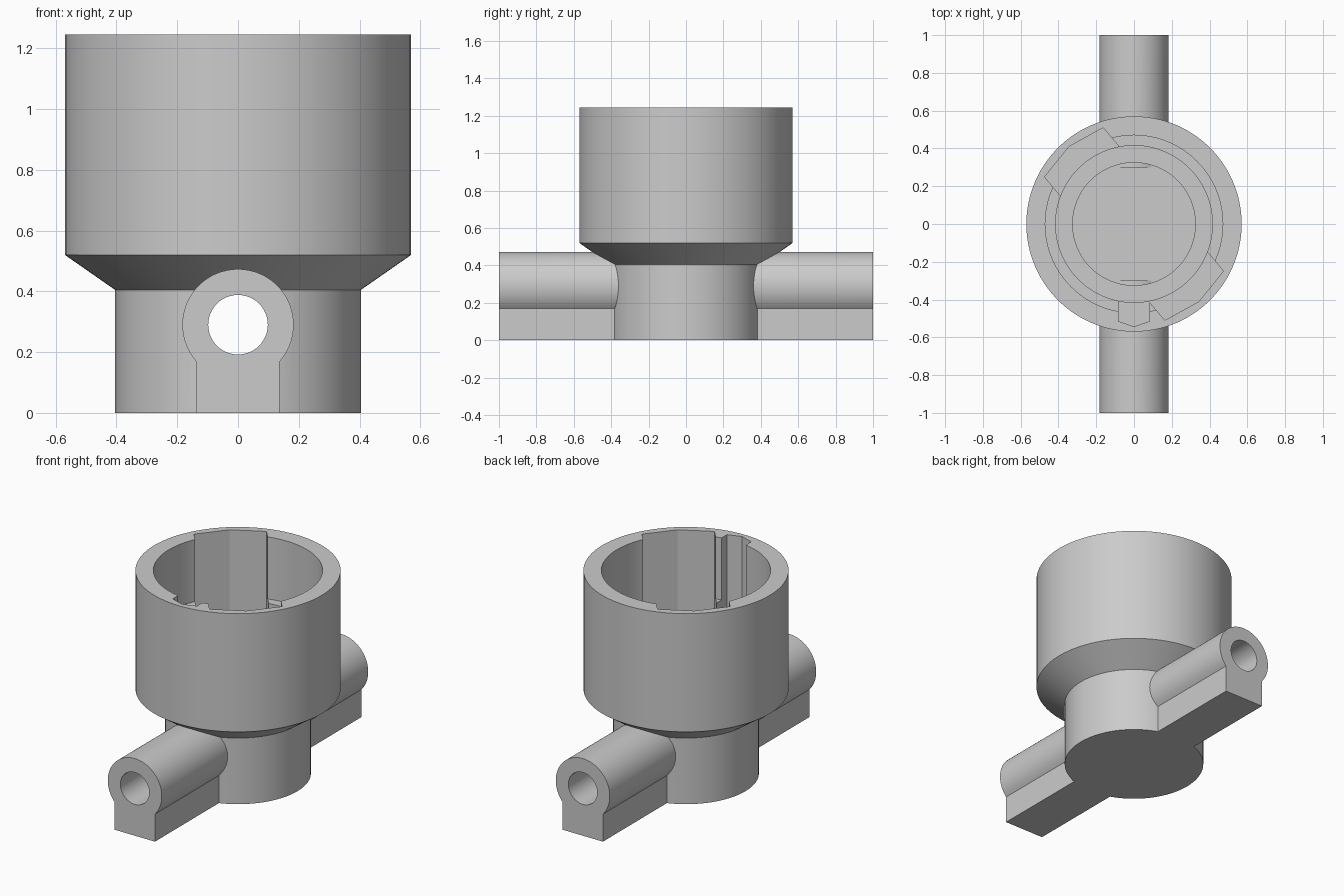
import bpy, bmesh, math
from mathutils import Matrix

cube = bpy.data.objects.get("Cube")
if cube:
    bpy.data.objects.remove(cube, do_unlink=True)

SEG = 96
TOP = 1.245
AXIS_Z = 0.29

grey = bpy.data.materials.new("plain grey")
grey.use_nodes = True
grey.diffuse_color = (0.6, 0.6, 0.6, 1)
grey.node_tree.nodes["Principled BSDF"].inputs["Base Color"].default_value = (0.6, 0.6, 0.6, 1)


def finish(name, bm):
    bmesh.ops.recalc_face_normals(bm, faces=bm.faces[:])
    mesh = bpy.data.meshes.new(name)
    bm.to_mesh(mesh)
    bm.free()
    obj = bpy.data.objects.new(name, mesh)
    mesh.materials.append(grey)
    bpy.context.collection.objects.link(obj)
    return obj


def lathe(name, profile):
    """Spin a radius/height profile that starts and ends on the axis."""
    bm = bmesh.new()
    verts = [bm.verts.new((r, 0, z)) for r, z in profile]
    edges = [bm.edges.new(pair) for pair in zip(verts, verts[1:])]
    bmesh.ops.spin(bm, geom=verts + edges, cent=(0, 0, 0), axis=(0, 0, 1),
                   angle=math.tau, steps=SEG, use_duplicate=False)
    bmesh.ops.remove_doubles(bm, verts=bm.verts[:], dist=1e-5)
    return finish(name, bm)


def prism(name, outline, low, high, matrix=Matrix()):
    """Extrude a flat outline along z, then place it."""
    bm = bmesh.new()
    face = bm.faces.new([bm.verts.new((x, y, low)) for x, y in outline])
    new = bmesh.ops.extrude_face_region(bm, geom=[face])["geom"]
    moved = [v for v in new if isinstance(v, bmesh.types.BMVert)]
    bmesh.ops.translate(bm, verts=moved, vec=(0, 0, high - low))
    bm.transform(matrix)
    return finish(name, bm)


def arc(radius, start, end, steps):
    return [(radius * math.cos(start + (end - start) * i / steps),
             radius * math.sin(start + (end - start) * i / steps))
            for i in range(steps + 1)]


def combine(target, other, operation):
    mod = target.modifiers.new(other.name, 'BOOLEAN')
    mod.operation = operation
    mod.solver = 'EXACT'
    mod.object = other
    bpy.context.view_layer.objects.active = target
    bpy.ops.object.modifier_apply(modifier=mod.name)
    bpy.data.objects.remove(other, do_unlink=True)


# Cup on a narrower base, with a stepped bore
body = lathe("socket_body", [
    (0, 0), (0.405, 0), (0.405, 0.405), (0.57, 0.52), (0.57, TOP),
    (0.47, TOP), (0.47, 0.865), (0.415, 0.865), (0.415, 0.52),
    (0.325, 0.52), (0.325, 0.45), (0, 0.45)])

# Cross tubes with a flat foot, one on each side
along_y = Matrix.Translation((0, 0, AXIS_Z)) @ Matrix.Rotation(math.pi / 2, 4, 'X')
meet = math.acos(0.137 / 0.183)
keyhole = [(0.137, -AXIS_Z)] + arc(0.183, -meet, math.pi + meet, 64) + [(-0.137, -AXIS_Z)]
for name, low, high in (("front_tube", 0.3, 1), ("back_tube", -1, -0.3)):
    combine(body, prism(name, keyhole, low, high, along_y), 'UNION')

# Round hole through the whole length
hole = prism("hole_cutter", arc(0.098, 0, math.tau, 48)[:-1], -1.1, 1.1, along_y)
combine(body, hole, 'DIFFERENCE')

# Two opposite wide recesses in the cup wall
half = math.asin(0.2025 / 0.535)
recess = [(0.2, 0.2025), (0.2, -0.2025)] + arc(0.535, -half, half, 2)
for turn in (130, 310):
    cutter = prism("recess_cutter", recess, 0.62, TOP + 0.1,
                   Matrix.Rotation(math.radians(turn), 4, 'Z'))
    combine(body, cutter, 'DIFFERENCE')

# Pointed key slot at the front
slot = [(-0.082, -0.3), (-0.082, -0.515), (0, -0.543), (0.082, -0.515), (0.082, -0.3)]
combine(body, prism("slot_cutter", slot, 0.62, TOP + 0.1), 'DIFFERENCE')

# Smooth round walls, crisp edges
bpy.ops.object.select_all(action='DESELECT')
body.select_set(True)
bpy.context.view_layer.objects.active = body
bpy.ops.object.shade_smooth_by_angle(angle=math.radians(15))
